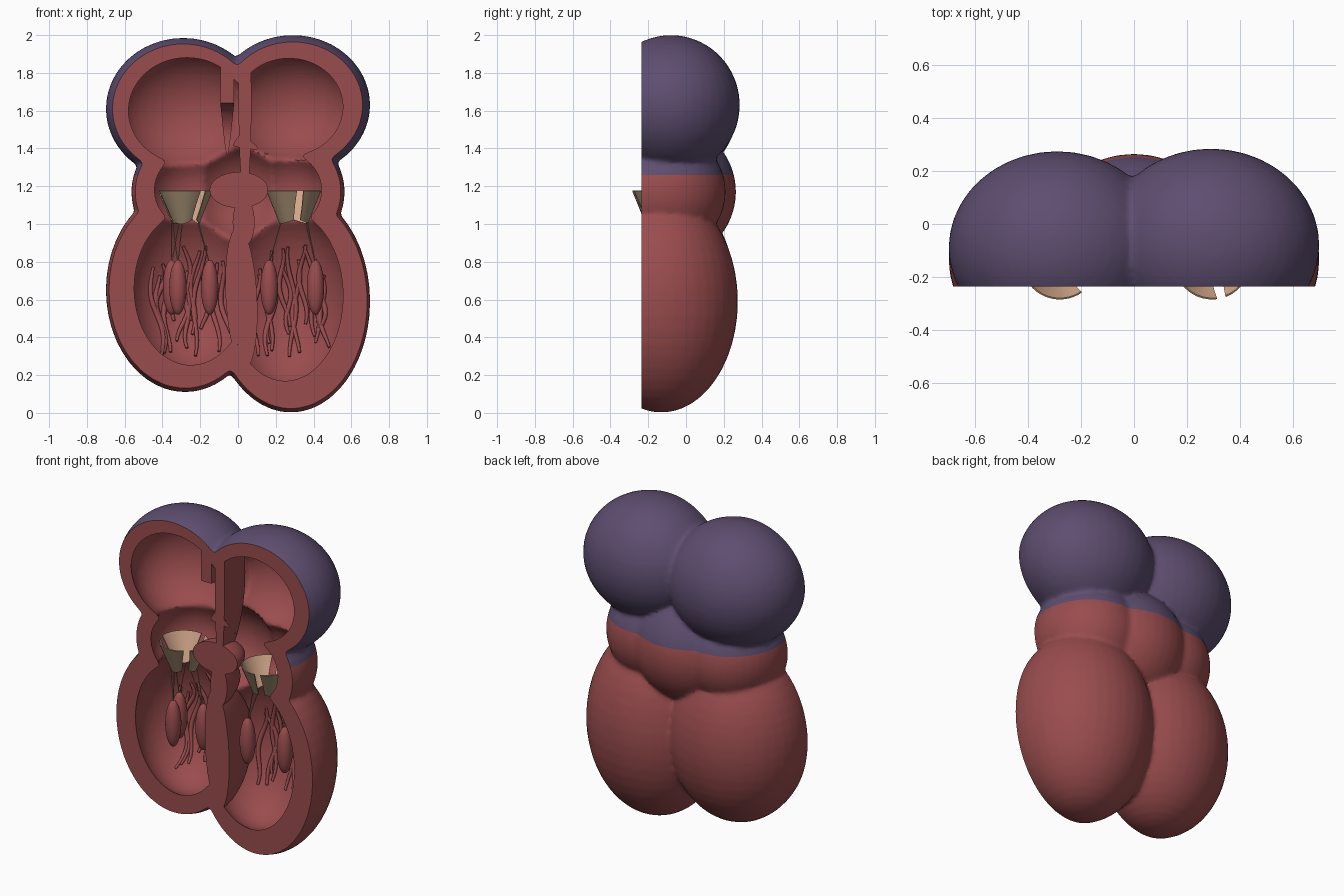
import bpy, bmesh, math, random
from mathutils import Matrix, Vector

random.seed(4)
if "Cube" in bpy.data.objects:
    bpy.data.objects.remove(bpy.data.objects["Cube"])
CUT_Y = -0.235      # plane of the section
SEAM_Z = 1.26       # where the upper colour starts


def material(name, rgb):
    m = bpy.data.materials.new(name)
    m.use_nodes = True
    m.diffuse_color = (*rgb, 1)
    bsdf = next(n for n in m.node_tree.nodes if n.type == 'BSDF_PRINCIPLED')
    bsdf.inputs["Base Color"].default_value = (*rgb, 1)
    return m


RED = material("muscle_red", (0.32, 0.072, 0.075))
BLUE = material("muted_violet", (0.11, 0.075, 0.16))
OLIVE = material("tendon_tan", (0.37, 0.27, 0.17))
PEACH = material("valve_peach", (0.64, 0.38, 0.25))


def make(name, bm, *mats):
    mesh = bpy.data.meshes.new(name)
    bm.to_mesh(mesh)
    bm.free()
    ob = bpy.data.objects.new(name, mesh)
    bpy.context.collection.objects.link(ob)
    for m in mats:
        mesh.materials.append(m)
    return ob


def bake(ob):
    graph = bpy.context.evaluated_depsgraph_get()
    mesh = bpy.data.meshes.new_from_object(ob.evaluated_get(graph))
    ob.modifiers.clear()
    ob.data = mesh


def smooth(ob, angle=40):
    bpy.ops.object.select_all(action='DESELECT')
    ob.select_set(True)
    bpy.context.view_layer.objects.active = ob
    bpy.ops.object.shade_smooth_by_angle(angle=math.radians(angle))


def subtract(ob, cutter):
    cutter.hide_render = True
    mod = ob.modifiers.new("cut", 'BOOLEAN')
    mod.operation, mod.solver, mod.object = 'DIFFERENCE', 'EXACT', cutter
    bake(ob)
    bpy.data.objects.remove(cutter)


def add_ellipsoid(bm, centre, radii, tilt=0):
    mat = Matrix.Translation(centre) @ Matrix.Rotation(tilt, 4, 'Y') @ Matrix.Diagonal((*radii, 1))
    bmesh.ops.create_uvsphere(bm, u_segments=40, v_segments=24, radius=1, matrix=mat)


def fused(name, blobs, *mats):
    """One closed skin around overlapping ellipsoids."""
    bm = bmesh.new()
    for centre, radii in blobs:
        add_ellipsoid(bm, centre, radii)
    ob = make(name, bm)
    mod = ob.modifiers.new("fuse", 'REMESH')
    mod.mode, mod.voxel_size = 'VOXEL', 0.015
    relax = ob.modifiers.new("relax", 'SMOOTH')
    relax.factor, relax.iterations = 0.5, 3
    bake(ob)
    ob.data.materials.clear()
    for m in mats:
        ob.data.materials.append(m)
    return ob


def slice_bm(bm, co, no):
    bmesh.ops.bisect_plane(bm, geom=bm.verts[:] + bm.edges[:] + bm.faces[:],
                           plane_co=co, plane_no=no, clear_inner=True)
    bmesh.ops.holes_fill(bm, edges=[e for e in bm.edges if e.is_boundary])


def sliced(name, centre, radii, tilt=0, top=None):
    bm = bmesh.new()
    add_ellipsoid(bm, centre, radii, tilt)
    slice_bm(bm, (0, CUT_Y, 0), (0, 1, 0))
    if top:
        slice_bm(bm, (0, 0, top), (0, 0, -1))
    return make(name, bm, RED)


# Outer body: two upper chambers, a three-lobed waist, two lower chambers
wall = fused("chamber_walls", [
    ((0.29, -0.08, 1.63), (0.41, 0.365, 0.37)),
    ((-0.29, -0.09, 1.61), (0.41, 0.365, 0.375)),
    ((0, -0.105, 1.17), (0.37, 0.37, 0.37)),
    ((0.25, -0.12, 1.17), (0.315, 0.33, 0.32)),
    ((-0.25, -0.12, 1.17), (0.315, 0.33, 0.32)),
    ((0.28, -0.13, 0.59), (0.42, 0.405, 0.588)),
    ((-0.28, -0.13, 0.65), (0.42, 0.39, 0.54))], RED, BLUE)
bm = bmesh.new()
bm.from_mesh(wall.data)
bmesh.ops.bisect_plane(bm, geom=bm.verts[:] + bm.edges[:] + bm.faces[:],
                       plane_co=(0, 0, SEAM_Z), plane_no=(0, 0, 1))
for f in bm.faces:
    f.material_index = int(f.calc_center_median().z > SEAM_Z)
bm.to_mesh(wall.data)
bm.free()

# Hollow inside
VENTRICLES = {1: ((0.25, -0.13, 0.62), (0.33, 0.29, 0.485)),
              -1: ((-0.25, -0.13, 0.66), (0.325, 0.28, 0.44))}
hollow = fused("hollow", [
    ((0.27, -0.08, 1.62), (0.34, 0.29, 0.305)),
    ((-0.27, -0.09, 1.6), (0.36, 0.29, 0.325)),
    ((0, -0.105, 1.17), (0.27, 0.27, 0.27)),
    ((0.25, -0.12, 1.18), (0.225, 0.225, 0.225)),
    ((-0.25, -0.12, 1.18), (0.225, 0.225, 0.225)),
    *VENTRICLES.values()], RED)
subtract(wall, hollow)

# Flat section at the front
bm = bmesh.new()
bmesh.ops.create_cube(bm, size=3, matrix=Matrix.Translation((0, CUT_Y - 1.5, 1)))
subtract(wall, make("front_cutter", bm, RED))
smooth(wall)

# Dividing walls and central ring
smooth(sliced("lower_septum", (0.018, CUT_Y, 0.61), (0.083, 0.33, 0.375), math.radians(-3)))
smooth(sliced("upper_septum", (0.037, CUT_Y, 1.64), (0.034, 0.25, 0.5), 0, 1.84))
smooth(sliced("valve_ring_core", (0.005, CUT_Y, 1.18), (0.155, 0.2, 0.095)))
smooth(sliced("septum_bridge", (0.03, CUT_Y, 1.01), (0.058, 0.2, 0.13)))
flap = sliced("upper_septum_flap", (-0.057, CUT_Y, 1.7), (0.037, 0.28, 0.38), 0, 1.85)
bm = bmesh.new()
bmesh.ops.create_cone(bm, cap_ends=True, segments=32, radius1=0.17, radius2=0.17, depth=0.3,
                      matrix=Matrix.Translation((-0.057, CUT_Y, 1.47)) @ Matrix.Rotation(math.pi / 2, 4, 'Y'))
subtract(flap, make("opening_cutter", bm, RED))
smooth(flap)


def strands(name, paths, radius, mat):
    """Round cords along lists of points, thinner at the ends."""
    cu = bpy.data.curves.new(name, 'CURVE')
    cu.dimensions, cu.bevel_depth, cu.bevel_resolution = '3D', radius, 2
    cu.use_fill_caps = True
    for path in paths:
        sp = cu.splines.new('POLY')
        sp.points.add(len(path) - 1)
        for i, (pt, co) in enumerate(zip(sp.points, path)):
            pt.co = (*co, 1)
            pt.radius = 0.55 + 0.45 * math.sin(math.pi * i / (len(path) - 1))
        sp.use_smooth = True
    cu.materials.append(mat)
    ob = bpy.data.objects.new(name, cu)
    bpy.context.collection.objects.link(ob)


# Valves: conical leaflets with gaps, cords and the muscles they hang from
TOP_Z, LOW_Z = 1.175, 1.0


def valve(side, centre, gaps, muscles):
    cx, cy = centre
    bm = bmesh.new()
    for k, start in enumerate(gaps):
        end = gaps[(k + 1) % len(gaps)] + (360 if k == len(gaps) - 1 else 0)
        rows = []
        for t in (0, 0.5, 1):
            pad = 7 + 7 * t
            r = 0.145 - 0.07 * t
            row = []
            for i in range(17):
                a = math.radians(start + pad + (end - start - 2 * pad) * i / 16)
                lift = 0.02 * t * (1 - math.sin(math.pi * i / 16))
                row.append(bm.verts.new((cx + r * math.cos(a), cy + r * math.sin(a),
                                         TOP_Z + (LOW_Z - TOP_Z) * t + lift)))
            rows.append(row)
        for hi, lo in zip(rows, rows[1:]):
            for i in range(16):
                bm.faces.new((lo[i], lo[i + 1], hi[i + 1], hi[i]))
    ob = make(side + "_valve_leaflets", bm, OLIVE, PEACH)
    mod = ob.modifiers.new("thickness", 'SOLIDIFY')
    mod.thickness, mod.offset, mod.material_offset = 0.006, -1, 1
    bake(ob)
    smooth(ob)

    cords = []
    for n, (x, y) in enumerate(muscles):
        bm = bmesh.new()
        add_ellipsoid(bm, (x, y, 0.665), (0.046, 0.046, 0.145))
        smooth(make(f"{side}_papillary_muscle_{n + 1}", bm, RED))
        base = math.atan2(y - cy, x - cx)
        for da in (-0.45, 0.45):
            a = base + da
            cords.append([Vector((cx + 0.075 * math.cos(a), cy + 0.075 * math.sin(a), LOW_Z + 0.01)),
                          Vector((x, y, 0.79))])
    strands(side + "_tendon_cords", cords, 0.005, OLIVE)


valve("right", (-0.28, -0.14), (-48, 72, 192), ((-0.352, -0.08), (-0.318, -0.19), (-0.15, -0.13)))
valve("left", (0.295, -0.14), (-76, 104), ((0.165, -0.14), (0.41, -0.12)))

# Branching ridges lying on the back walls of the lower chambers
for side, (c, r) in VENTRICLES.items():
    paths = []
    for n in range(13):
        x = side * (0.1 + 0.36 * n / 12)
        top = random.uniform(0.72, 0.9)
        low = random.uniform(0.28, 0.5)
        drift, phase = random.uniform(-0.06, 0.06), random.uniform(0, 6)
        path = []
        for i in range(15):
            t = i / 14
            z = top + (low - top) * t
            px = x + drift * t + 0.02 * math.sin(phase + 7 * t)
            depth = 1 - ((px - c[0]) / r[0]) ** 2 - ((z - c[2]) / r[2]) ** 2
            path.append((px, c[1] + r[1] * math.sqrt(max(depth, 0.04)) - 0.008, z))
        paths.append(path)
    strands(("left" if side > 0 else "right") + "_wall_ridges", paths, 0.014, RED)
